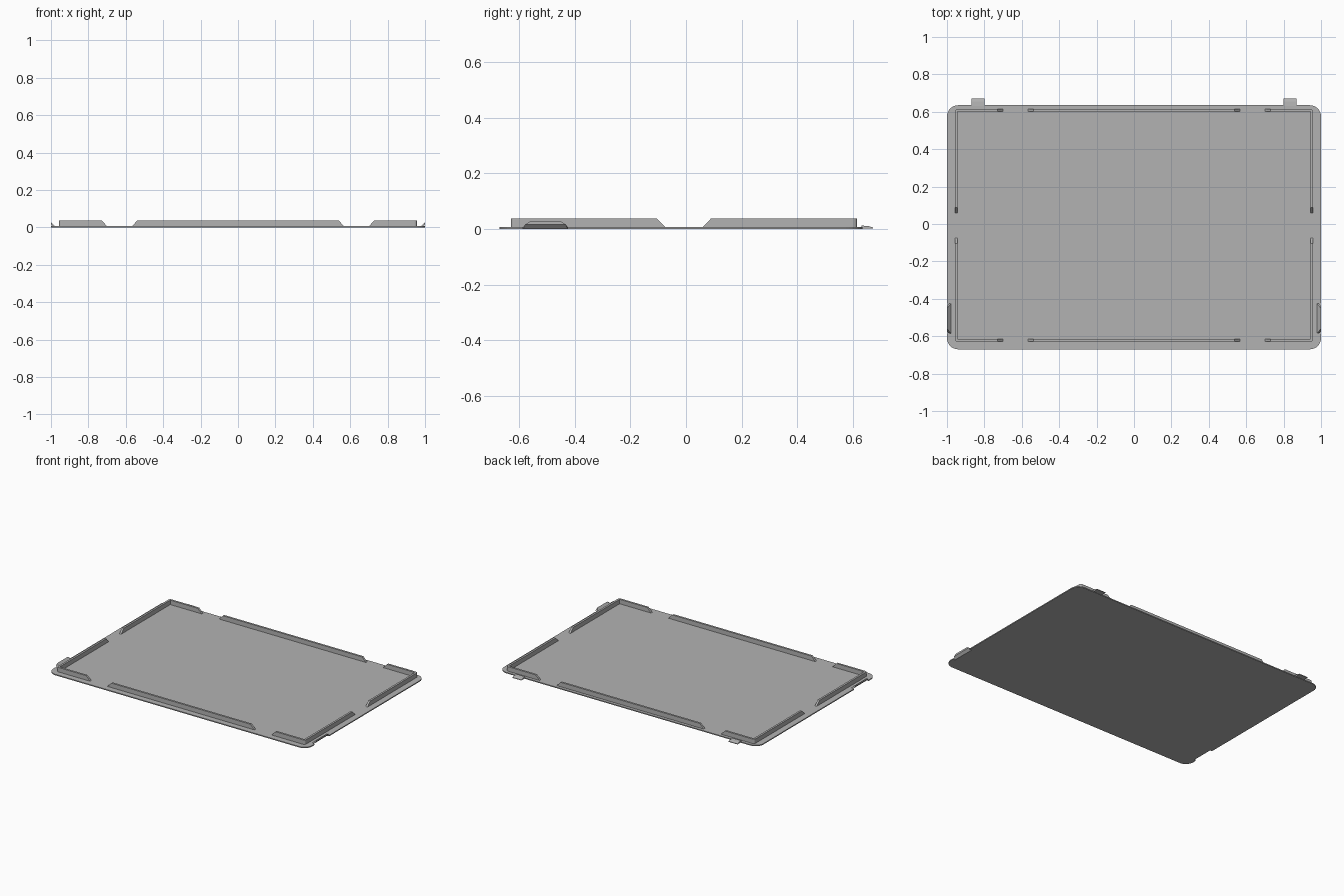
import bpy, bmesh
from math import sin, cos, pi

cube = bpy.data.objects.get("Cube")
if cube:
    bpy.data.objects.remove(cube, do_unlink=True)

grey = bpy.data.materials.new("plastic grey")
grey.use_nodes = True
GREY = (0.45, 0.45, 0.45, 1)
grey.diffuse_color = GREY
grey.node_tree.nodes["Principled BSDF"].inputs["Base Color"].default_value = GREY

PLATE = 0.007          # plate thickness
TOP = 0.038            # rim height
WALL = 0.014           # rim thickness
MID_Y = -0.0075        # rim centre in depth
RIM_X, RIM_Y = 0.957, 0.622


def loft(name, rings):
    """Skin a row of matching cross-sections and cap both ends."""
    bm = bmesh.new()
    rows = [[bm.verts.new(p) for p in ring] for ring in rings]
    n = len(rows[0])
    for a, b in zip(rows, rows[1:]):
        for i in range(n):
            j = (i + 1) % n
            bm.faces.new((a[i], a[j], b[j], b[i]))
    bm.faces.new(rows[0])
    bm.faces.new(rows[-1])
    bmesh.ops.remove_doubles(bm, verts=bm.verts, dist=0.00005)
    bmesh.ops.recalc_face_normals(bm, faces=bm.faces)
    mesh = bpy.data.meshes.new(name)
    bm.to_mesh(mesh)
    bm.free()
    mesh.materials.append(grey)
    obj = bpy.data.objects.new(name, mesh)
    bpy.context.collection.objects.link(obj)
    return obj


def rim(name, stations, sx, sy):
    """Upright wall; each station is outer point, inner point, top height."""
    rings = []
    for outer, inner, top in stations:
        rings.append([(sx * p[0], MID_Y + sy * p[1], z) for p, z in
                      ((outer, PLATE - 0.002), (outer, top),
                       (inner, top), (inner, PLATE - 0.002))])
    return loft(name, rings)


# Base plate: rounded rectangle with a notch under each side clip
FRONT, BACK, R = -0.67, 0.635, 0.06
CLIP_Y = -0.505
outline = []
for cx, cy, start in ((1, FRONT, -pi / 2), (1, BACK, 0),
                      (-1, BACK, pi / 2), (-1, FRONT, pi)):
    if (cx, cy) == (-1, FRONT):
        outline += [(-x, CLIP_Y + s * 0.08) for x, s in
                    ((1, 1), (0.985, 1), (0.985, -1), (1, -1))]
    ox = cx * (1 - R)
    oy = cy + (R if cy < 0 else -R)
    for i in range(9):
        a = start + i * pi / 16
        outline.append((ox + R * cos(a), oy + R * sin(a)))
    if (cx, cy) == (1, FRONT):
        outline += [(x, CLIP_Y + s * 0.08) for x, s in
                    ((1, -1), (0.985, -1), (0.985, 1), (1, 1))]
loft("base_plate", [[(x, y, z) for x, y in outline] for z in (0, PLATE)])

# Long straight rims at the front and back
for sy, side in ((-1, "front"), (1, "back")):
    stations = [((x, RIM_Y), (x, RIM_Y - WALL), z) for x, z in
                ((-0.567, PLATE), (-0.537, TOP), (0.537, TOP), (0.567, PLATE))]
    rim(side + "_rim", stations, 1, sy)

# Corner rims: two legs joined around a small rounded corner
ix, iy = RIM_X - WALL, RIM_Y - WALL
corner = [((x, RIM_Y), (x, iy), z) for x, z in ((0.70, PLATE), (0.73, TOP))]
for i in range(5):
    a = pi / 2 - i * pi / 8
    corner.append(((ix + WALL * cos(a), iy + WALL * sin(a)), (ix, iy), TOP))
corner += [((RIM_X, y), (ix, y), z) for y, z in ((0.097, TOP), (0.067, PLATE))]

for sx, hand in ((1, "left"), (-1, "right")):
    for sy, side in ((-1, "front"), (1, "back")):
        rim(f"{side}_{hand}_corner_rim", corner, sx, sy)

    # Side clip: leaning lip with narrowing ends
    profile = ((0.975, 0.001, 0.08), (0.985, 0, 0.08), (1, 0.016, 0.074),
               (1, 0.028, 0.055), (0.978, PLATE, 0.08))
    loft(hand + "_side_clip", [[(sx * x, CLIP_Y + s * w, z) for x, z, w in profile]
                               for s in (-1, 1)])

    # Back locating tab with a sloped tip
    tab = ((0.63, 0.002), (0.63, 0.013), (0.655, 0.011), (0.672, 0.006), (0.672, 0.002))
    loft(hand + "_back_tab", [[(sx * x, y, z) for y, z in tab] for x in (0.80, 0.868)])
